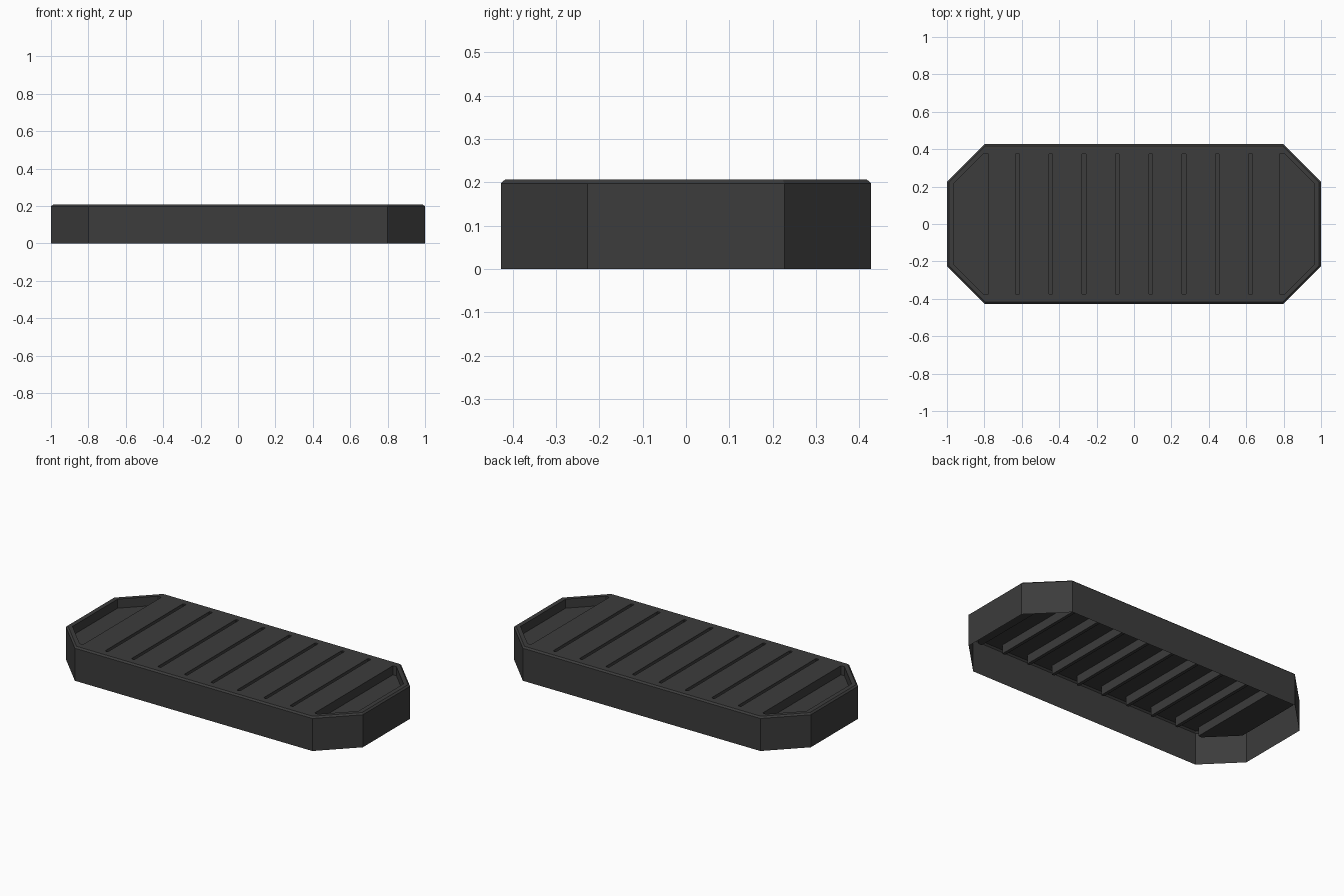
import bpy
import bmesh

cube = bpy.data.objects.get("Cube")
if cube:
    bpy.data.objects.remove(cube, do_unlink=True)

TOP, SHOULDER, RECESS = 0.207, 0.198, 0.055

# Dark plastic colour
mat = bpy.data.materials.new("charcoal plastic")
mat.use_nodes = True
colour = (0.045, 0.045, 0.045, 1)
mat.diffuse_color = colour
bsdf = mat.node_tree.nodes["Principled BSDF"]
bsdf.inputs["Base Color"].default_value = colour
bsdf.inputs["Roughness"].default_value = 0.8


def octagon(inset):
    """Clipped rectangle, counterclockwise, pulled in evenly by inset."""
    x, y, cut = 1 - inset, 0.427 - inset, 0.2 - 0.59 * inset
    return [(x, cut - y), (x, y - cut), (x - cut, y), (cut - x, y),
            (-x, y - cut), (-x, cut - y), (cut - x, -y), (x - cut, -y)]


def ring(bm, points, z):
    return [bm.verts.new((x, y, z)) for x, y in points]


def bridge(bm, lower, upper):
    n = len(lower)
    for i in range(n):
        j = (i + 1) % n
        bm.faces.new((lower[i], lower[j], upper[j], upper[i]))


def loop_edges(bm, verts):
    pairs = zip(verts, verts[1:] + verts[:1])
    return [bm.edges.get(p) or bm.edges.new(p) for p in pairs]


def groove(x, half_w=0.01, half_l=0.377, clip=0.004):
    """Narrow slot across the top with slightly clipped corners."""
    w, l, c = half_w, half_l, clip
    corner = [(w, l - c), (w - c, l), (c - w, l), (-w, l - c)]
    return [(x + a, b) for a, b in corner] + [(x - a, -b) for a, b in corner]


def end_pocket(side):
    """Recess that follows the clipped end of the tray."""
    pts = [(0.78, -0.377), (0.803, -0.377), (0.963, -0.217),
           (0.963, 0.217), (0.803, 0.377), (0.78, 0.377)]
    return pts if side > 0 else [(-x, y) for x, y in reversed(pts)]


bm = bmesh.new()

# Open-bottomed outer wall with a small chamfer around the top
base = ring(bm, octagon(0), 0)
shoulder = ring(bm, octagon(0), SHOULDER)
rim = ring(bm, octagon(0.01), TOP)
bridge(bm, base, shoulder)
bridge(bm, shoulder, rim)
top_edges = loop_edges(bm, rim)

# Grooves and end pockets pressed down into the top
recesses = [groove((i - 3.5) * 0.178) for i in range(8)]
recesses += [end_pocket(side) for side in (-1, 1)]
for outline in recesses:
    floor = ring(bm, outline, TOP - RECESS)
    lip = ring(bm, outline, TOP)
    bm.faces.new(floor)
    bridge(bm, lip, floor)
    top_edges += loop_edges(bm, lip)

# Flat top surface around all the recesses
bmesh.ops.triangle_fill(bm, edges=top_edges, use_beauty=True, normal=(0, 0, 1))
bmesh.ops.recalc_face_normals(bm, faces=bm.faces[:])
bm.normal_update()
if max(bm.faces, key=lambda f: f.calc_center_median().z).normal.z < 0:
    bmesh.ops.reverse_faces(bm, faces=bm.faces[:])

mesh = bpy.data.meshes.new("ribbed_tray")
bm.to_mesh(mesh)
bm.free()
mesh.materials.append(mat)
tray = bpy.data.objects.new("ribbed_tray", mesh)
bpy.context.collection.objects.link(tray)
